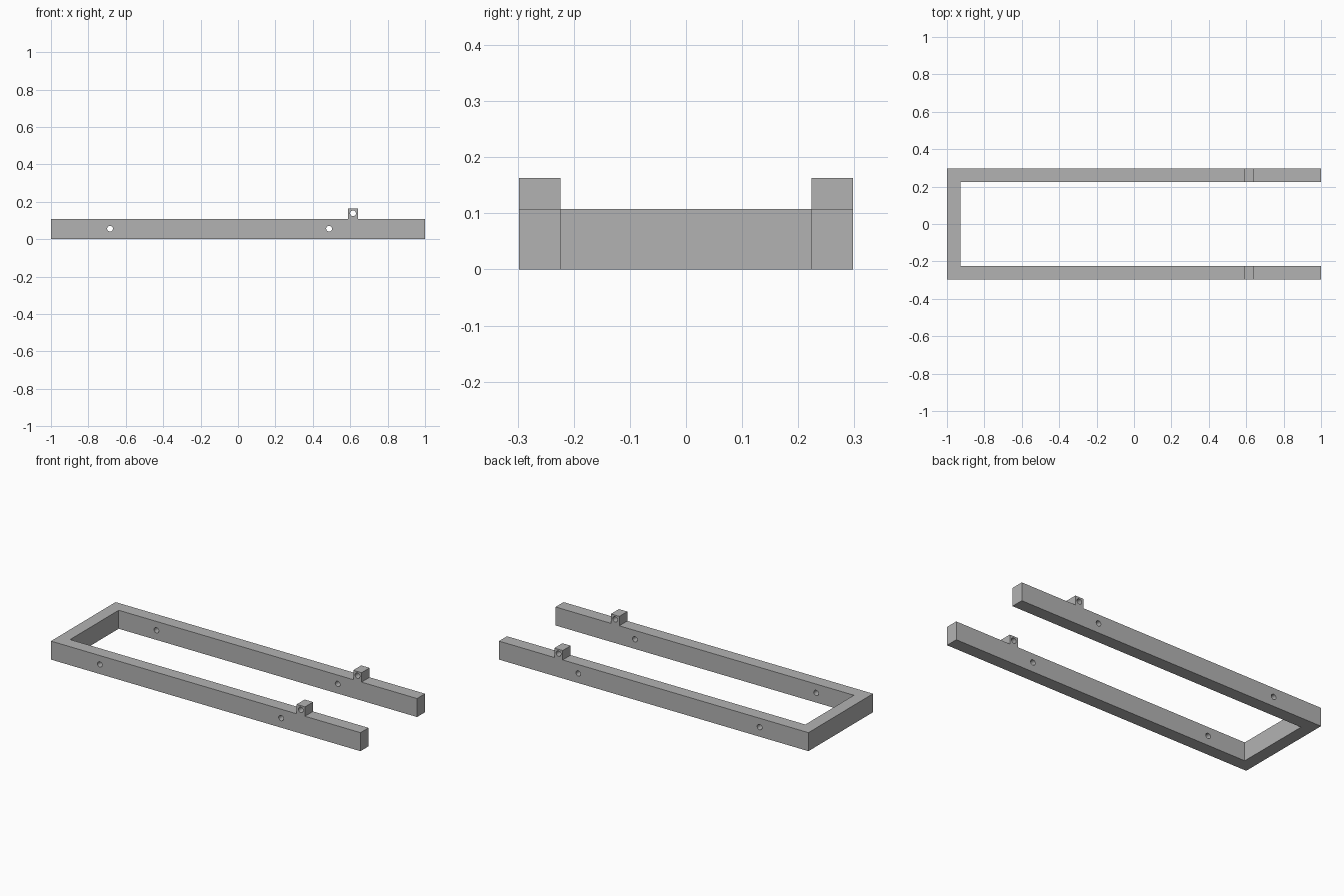
import bpy
import bmesh
from math import radians

cube = bpy.data.objects.get("Cube")
if cube:
    bpy.data.objects.remove(cube)

grey = bpy.data.materials.new("plain grey")
grey.use_nodes = True
COLOUR = (0.45, 0.45, 0.45, 1)
grey.diffuse_color = COLOUR
grey.node_tree.nodes["Principled BSDF"].inputs["Base Color"].default_value = COLOUR

HALF_W, INNER_W = 0.298, 0.224      # outer and inner faces of the rails
RAIL_H, LUG_H = 0.108, 0.163
END_X = -0.928                      # inner face of the cross bar
LUG_X = (0.588, 0.642)
HOLES = {"rear": (-0.684, 0.056), "front": (0.487, 0.056), "lug": (0.615, 0.138)}


def add_object(name, bm):
    bmesh.ops.recalc_face_normals(bm, faces=bm.faces)
    mesh = bpy.data.meshes.new(name)
    bm.to_mesh(mesh)
    bm.free()
    mesh.materials.append(grey)
    obj = bpy.data.objects.new(name, mesh)
    bpy.context.collection.objects.link(obj)
    return obj


def prism(name, outline, direction):
    bm = bmesh.new()
    face = bm.faces.new([bm.verts.new(p) for p in outline])
    top = bmesh.ops.extrude_face_region(bm, geom=[face])["geom"]
    verts = [v for v in top if isinstance(v, bmesh.types.BMVert)]
    bmesh.ops.translate(bm, verts=verts, vec=direction)
    return add_object(name, bm)


def boolean(target, tool, operation):
    mod = target.modifiers.new(tool.name, "BOOLEAN")
    mod.operation, mod.solver, mod.object = operation, "EXACT", tool
    tool.hide_render = True
    tool.hide_set(True)


# U-shaped frame: two rails joined by a cross bar
half = [(-1, HALF_W), (1, HALF_W), (1, INNER_W), (END_X, INNER_W)]
outline = [(x, y, 0) for x, y in half] + [(x, -y, 0) for x, y in reversed(half)]
frame = prism("u_frame", outline, (0, 0, RAIL_H))

# Lugs standing on the rails, sunk in and merged
for side, y in (("left", INNER_W), ("right", -HALF_W)):
    x0, x1 = LUG_X
    z0 = RAIL_H / 2
    lug = prism(side + "_lug",
                [(x0, y, z0), (x1, y, z0), (x1, y, LUG_H), (x0, y, LUG_H)],
                (0, HALF_W - INNER_W, 0))
    boolean(frame, lug, "UNION")

# Round holes through both rails and both lugs
for name, (x, z) in HOLES.items():
    bpy.ops.mesh.primitive_cylinder_add(vertices=24, radius=0.0155, depth=1,
                                        location=(x, 0, z),
                                        rotation=(radians(90), 0, 0))
    cutter = bpy.context.object
    cutter.name = name + "_hole_cutter"
    cutter.data.materials.append(grey)
    boolean(frame, cutter, "DIFFERENCE")

# Apply the cuts, remove the helpers and smooth only the hole walls
bpy.context.view_layer.update()
graph = bpy.context.evaluated_depsgraph_get()
result = bpy.data.meshes.new_from_object(frame.evaluated_get(graph))
helpers = [m.object for m in frame.modifiers]
frame.modifiers.clear()
frame.data = result
for helper in helpers:
    bpy.data.objects.remove(helper)
result.materials.clear()
result.materials.append(grey)
bpy.ops.object.select_all(action="DESELECT")
frame.select_set(True)
bpy.context.view_layer.objects.active = frame
bpy.ops.object.shade_smooth_by_angle(angle=radians(30))
